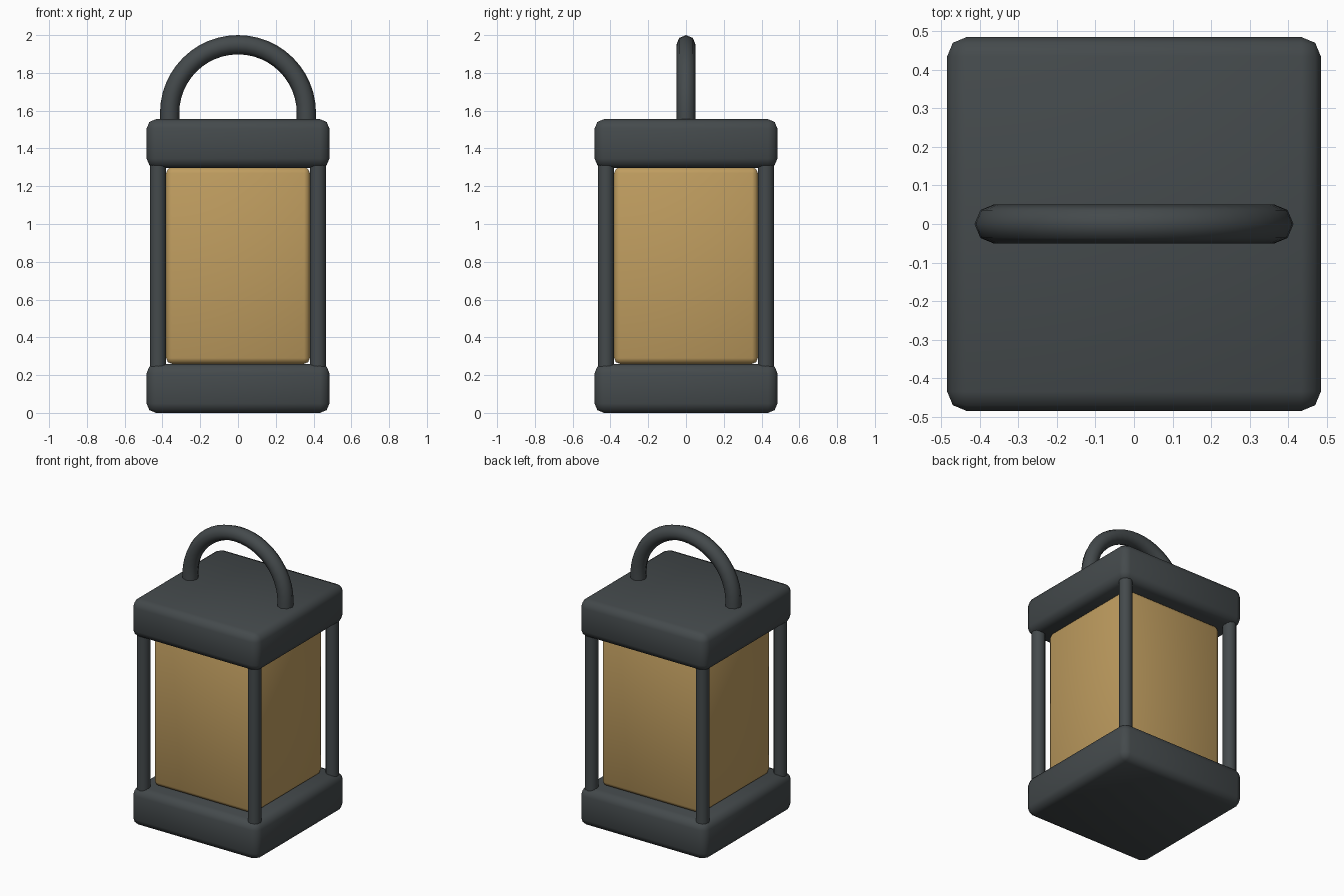
import bpy, bmesh, math
from mathutils import Vector

if "Cube" in bpy.data.objects:
    bpy.data.objects.remove(bpy.data.objects["Cube"])


def material(name, rgb):
    m = bpy.data.materials.new(name)
    m.diffuse_color = (*rgb, 1)
    m.use_nodes = True
    m.node_tree.nodes["Principled BSDF"].inputs["Base Color"].default_value = m.diffuse_color
    return m


METAL = material("dark_metal", (0.058, 0.068, 0.072))
AMBER = material("amber_glass", (0.52, 0.335, 0.115))


def finish(obj, name, mat, angle=50):
    obj.name = name
    obj.data.materials.append(mat)
    bpy.ops.object.select_all(action='DESELECT')
    obj.select_set(True)
    bpy.context.view_layer.objects.active = obj
    bpy.ops.object.shade_smooth_by_angle(angle=math.radians(angle))
    return obj


def rounded_box(name, half, z0, z1, bevel, mat):
    bpy.ops.mesh.primitive_cube_add(size=1, location=(0, 0, (z0 + z1) / 2))
    obj = bpy.context.object
    obj.scale = (2 * half, 2 * half, z1 - z0)
    bpy.ops.object.transform_apply(location=False, rotation=False, scale=True)
    mod = obj.modifiers.new("round", 'BEVEL')
    mod.width, mod.segments = bevel, 2
    bpy.ops.object.modifier_apply(modifier=mod.name)
    return finish(obj, name, mat)


def tube(name, path, radius, sides, mat):
    """Sweep a round section along a path lying in the XZ plane."""
    bm = bmesh.new()
    rings = []
    for i, p in enumerate(path):
        t = (path[min(i + 1, len(path) - 1)] - path[max(i - 1, 0)]).normalized()
        n = Vector((t.z, 0, -t.x))
        rings.append([bm.verts.new(p + radius * (n * math.cos(a) + Vector((0, math.sin(a), 0))))
                      for a in (2 * math.pi * k / sides for k in range(sides))])
    for r0, r1 in zip(rings, rings[1:]):
        for k in range(sides):
            j = (k + 1) % sides
            bm.faces.new((r0[k], r0[j], r1[j], r1[k]))
    bm.faces.new(rings[0])
    bm.faces.new(rings[-1])
    bmesh.ops.recalc_face_normals(bm, faces=bm.faces)
    mesh = bpy.data.meshes.new(name)
    bm.to_mesh(mesh)
    bm.free()
    obj = bpy.data.objects.new(name, mesh)
    bpy.context.collection.objects.link(obj)
    return finish(obj, name, mat)


# Base, cap and glowing pane block
rounded_box("base", 0.484, 0, 0.26, 0.05, METAL)
rounded_box("cap", 0.484, 1.297, 1.555, 0.05, METAL)
rounded_box("glass", 0.38, 0.26, 1.30, 0.03, AMBER)

# Four corner posts
for sx, side in ((-1, "left"), (1, "right")):
    for sy, end in ((-1, "front"), (1, "back")):
        bpy.ops.mesh.primitive_cylinder_add(vertices=12, radius=0.043, depth=1.1,
                                            location=(sx * 0.423, sy * 0.423, 0.778))
        finish(bpy.context.object, f"{end}_{side}_post", METAL)

# Arched carrying handle with short legs sunk into the cap
R, CZ, STEPS = 0.362, 1.587, 24
arc = [Vector((R * math.cos(math.pi * i / STEPS), 0, CZ + R * math.sin(math.pi * i / STEPS)))
       for i in range(STEPS + 1)]
path = [Vector((R, 0, 1.52))] + arc + [Vector((-R, 0, 1.52))]
tube("handle", path, 0.051, 8, METAL)
